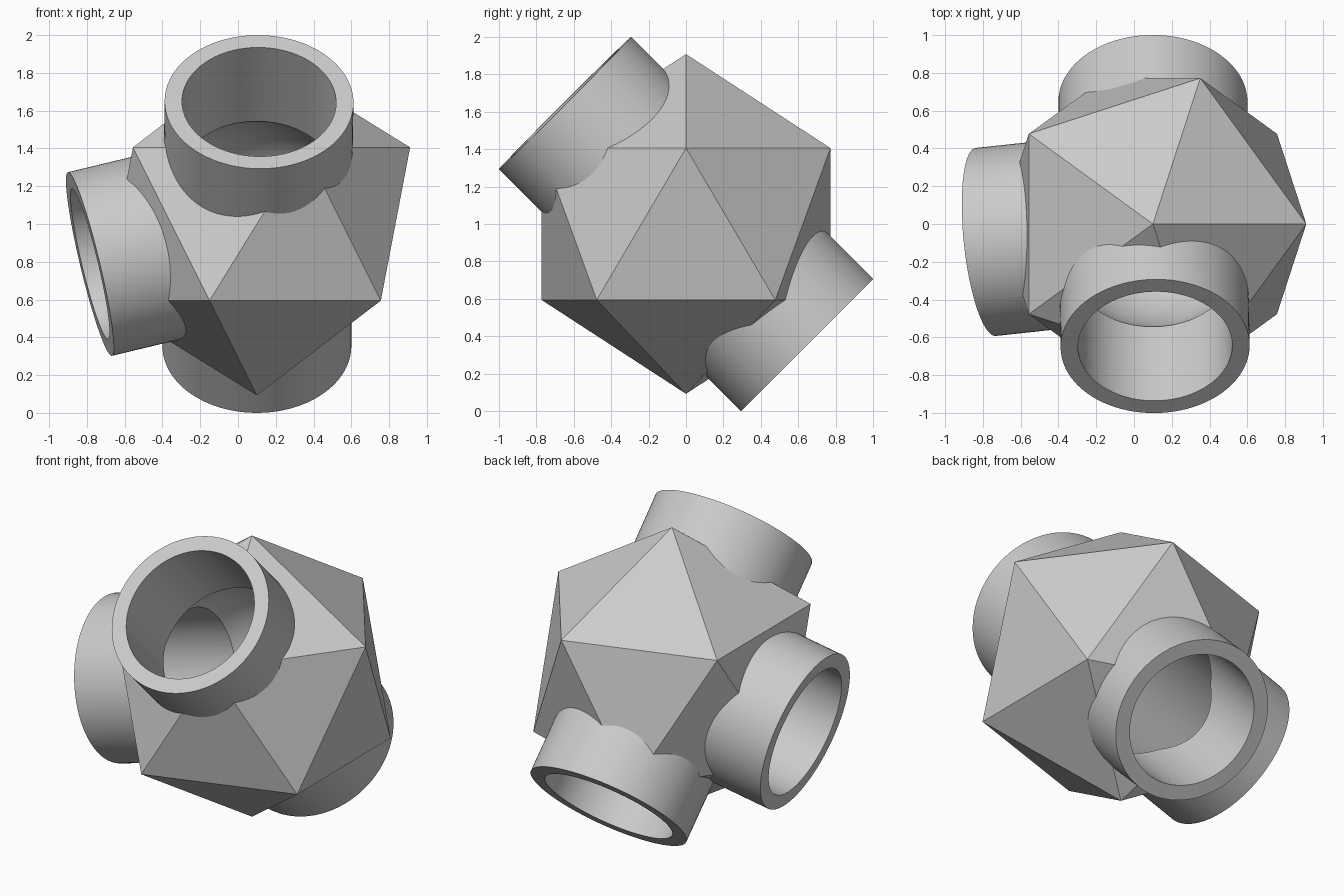
import bpy
import math
from mathutils import Vector

default = bpy.data.objects.get("Cube")
if default:
    bpy.data.objects.remove(default, do_unlink=True)

CENTRE = Vector((0.10, 0, 1.0))
BODY_RADIUS = 0.907
PIPE_LENGTH = 0.914
PIPE_RADIUS = 0.50
BORE_RADIUS = 0.408
CAVITY_RADIUS = 0.545

# Outward directions of the three pipe sockets
SOCKETS = {
    "front": Vector((0.018, -1, 1)),
    "back": Vector((0, 1, -1)),
    "side": Vector((-0.885, -0.095, -0.212)),
}

grey = bpy.data.materials.new("light_grey")
grey.use_nodes = True
colour = (0.6, 0.6, 0.6, 1)
grey.diffuse_color = colour
grey.node_tree.nodes["Principled BSDF"].inputs["Base Color"].default_value = colour


def cylinder(name, direction, radius, length):
    """Closed cylinder running from the centre outwards."""
    axis = direction.normalized()
    bpy.ops.mesh.primitive_cylinder_add(
        vertices=96, radius=radius, depth=length,
        location=CENTRE + axis * length / 2,
        rotation=axis.to_track_quat('Z', 'Y').to_euler())
    bpy.context.object.name = name
    return bpy.context.object


def combine(target, tool, operation):
    """Apply a boolean and remove the tool object."""
    tool.hide_render = True
    mod = target.modifiers.new(operation.lower(), 'BOOLEAN')
    mod.operation = operation
    mod.solver = 'EXACT'
    mod.object = tool
    bpy.context.view_layer.objects.active = target
    bpy.ops.object.modifier_apply(modifier=mod.name)
    bpy.data.objects.remove(tool, do_unlink=True)


# Faceted hub
bpy.ops.mesh.primitive_ico_sphere_add(subdivisions=1, radius=BODY_RADIUS, location=CENTRE)
hub = bpy.context.object
hub.name = "faceted_pipe_hub"

# Outer walls of the sockets
for name, direction in SOCKETS.items():
    combine(hub, cylinder(name + "_socket", direction, PIPE_RADIUS, PIPE_LENGTH), 'UNION')

# Round chamber in the middle
bpy.ops.mesh.primitive_uv_sphere_add(segments=64, ring_count=32,
                                     radius=CAVITY_RADIUS, location=CENTRE)
combine(hub, bpy.context.object, 'DIFFERENCE')

# Bores joining the chamber to the outside
for name, direction in SOCKETS.items():
    combine(hub, cylinder(name + "_bore", direction, BORE_RADIUS, PIPE_LENGTH + 0.2), 'DIFFERENCE')

hub.data.materials.clear()
hub.data.materials.append(grey)
bpy.ops.object.select_all(action='DESELECT')
hub.select_set(True)
bpy.context.view_layer.objects.active = hub
bpy.ops.object.shade_smooth_by_angle(angle=math.radians(30))
